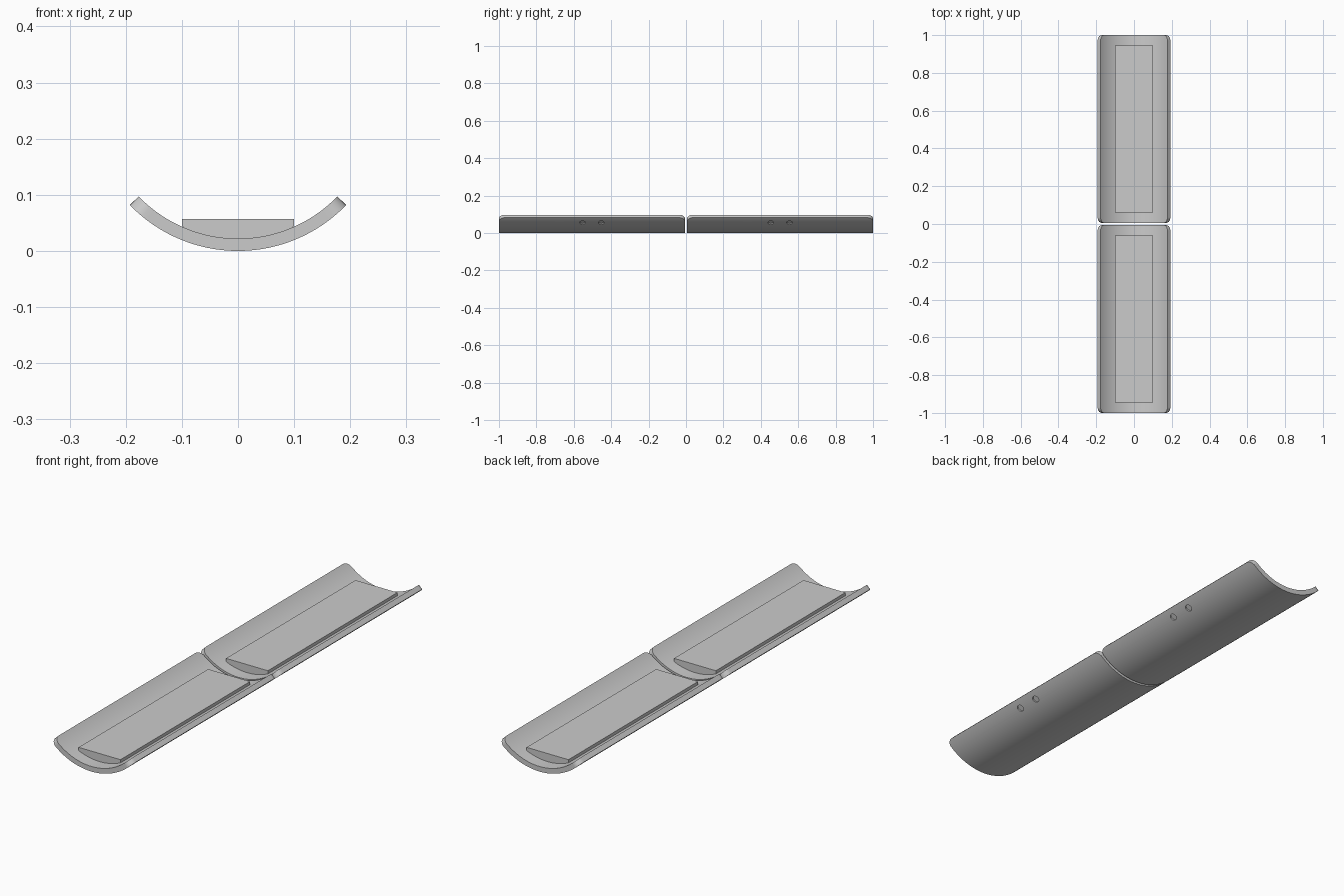
import bpy, bmesh, math
from mathutils import Matrix

if "Cube" in bpy.data.objects:
    bpy.data.objects.remove(bpy.data.objects["Cube"])

R_OUT, R_IN = 0.268, 0.246      # shell radii
CZ = R_OUT                      # height of the arc centre
HALF = math.radians(46)         # half opening angle of the shell
LEN, CORNER = 0.994, 0.03       # shell length, corner radius
MID = 0.503                     # shell centre along y


def make_object(name, bm):
    bmesh.ops.recalc_face_normals(bm, faces=bm.faces)
    mesh = bpy.data.meshes.new(name)
    bm.to_mesh(mesh)
    bm.free()
    ob = bpy.data.objects.new(name, mesh)
    bpy.context.collection.objects.link(ob)
    return ob


def activate(ob):
    bpy.ops.object.select_all(action='DESELECT')
    ob.select_set(True)
    bpy.context.view_layer.objects.active = ob


def arc_point(r, a):
    return r * math.sin(a), CZ - r * math.cos(a)


def shell(name, yc):
    # columns across the arc, denser at the rounded corners
    ca = CORNER / R_OUT
    flat = HALF - ca
    right = [(flat + ca * math.sin(t), CORNER * (1 - math.cos(t)))
             for t in (math.pi / 2 * i / 8 for i in range(9))]
    cols = [(-a, d) for a, d in reversed(right)]
    cols += [(-flat + 2 * flat * i / 40, 0) for i in range(1, 40)]
    cols += right
    bm = bmesh.new()
    rings = []
    for a, d in cols:
        h = LEN / 2 - d
        ring = []
        for r, s in ((R_OUT, -1), (R_OUT, 1), (R_IN, 1), (R_IN, -1)):
            x, z = arc_point(r, a)
            ring.append(bm.verts.new((x, yc + s * h, z)))
        rings.append(ring)
    for p, q in zip(rings, rings[1:]):
        for k in range(4):
            bm.faces.new((p[k], p[(k + 1) % 4], q[(k + 1) % 4], q[k]))
    bm.faces.new(rings[0])
    bm.faces.new(rings[-1])
    return make_object(name, bm)


def cut_sockets(ob, yc):
    # two blind round sockets on the right flank
    a = math.radians(37.4)
    bm = bmesh.new()
    for s in (-1, 1):
        x, z = arc_point(R_OUT, a)
        m = Matrix.Translation((x, yc + s * 0.05, z)) @ Matrix.Rotation(math.pi - a, 4, 'Y')
        bmesh.ops.create_cone(bm, cap_ends=True, segments=32, radius1=0.015,
                              radius2=0.015, depth=0.014, matrix=m)
    cutter = make_object("socket_cutter", bm)
    cutter.hide_render = True
    mod = ob.modifiers.new("sockets", 'BOOLEAN')
    mod.operation, mod.solver, mod.object = 'DIFFERENCE', 'EXACT', cutter
    activate(ob)
    bpy.ops.object.modifier_apply(modifier=mod.name)
    bpy.data.objects.remove(cutter)


def pad(name, yc):
    # flat-topped block resting on the inside of the shell
    w, top, half = 0.1, 0.057, 0.442
    lim = math.asin(w / R_IN)
    prof = [arc_point(R_IN, -lim + 2 * lim * i / 24) for i in range(25)]
    prof += [(w, top), (-w, top)]
    bm = bmesh.new()
    f = bm.faces.new([bm.verts.new((x, yc - half, z)) for x, z in prof])
    ext = bmesh.ops.extrude_face_region(bm, geom=[f])
    bmesh.ops.translate(bm, vec=(0, 2 * half, 0),
                        verts=[v for v in ext["geom"] if isinstance(v, bmesh.types.BMVert)])
    return make_object(name, bm)


for side, yc in (("front", -MID), ("back", MID)):
    body = shell(side + "_shell", yc)
    cut_sockets(body, yc)
    for ob in (body, pad(side + "_pad", yc)):
        activate(ob)
        bpy.ops.object.shade_smooth_by_angle(angle=math.radians(30))
